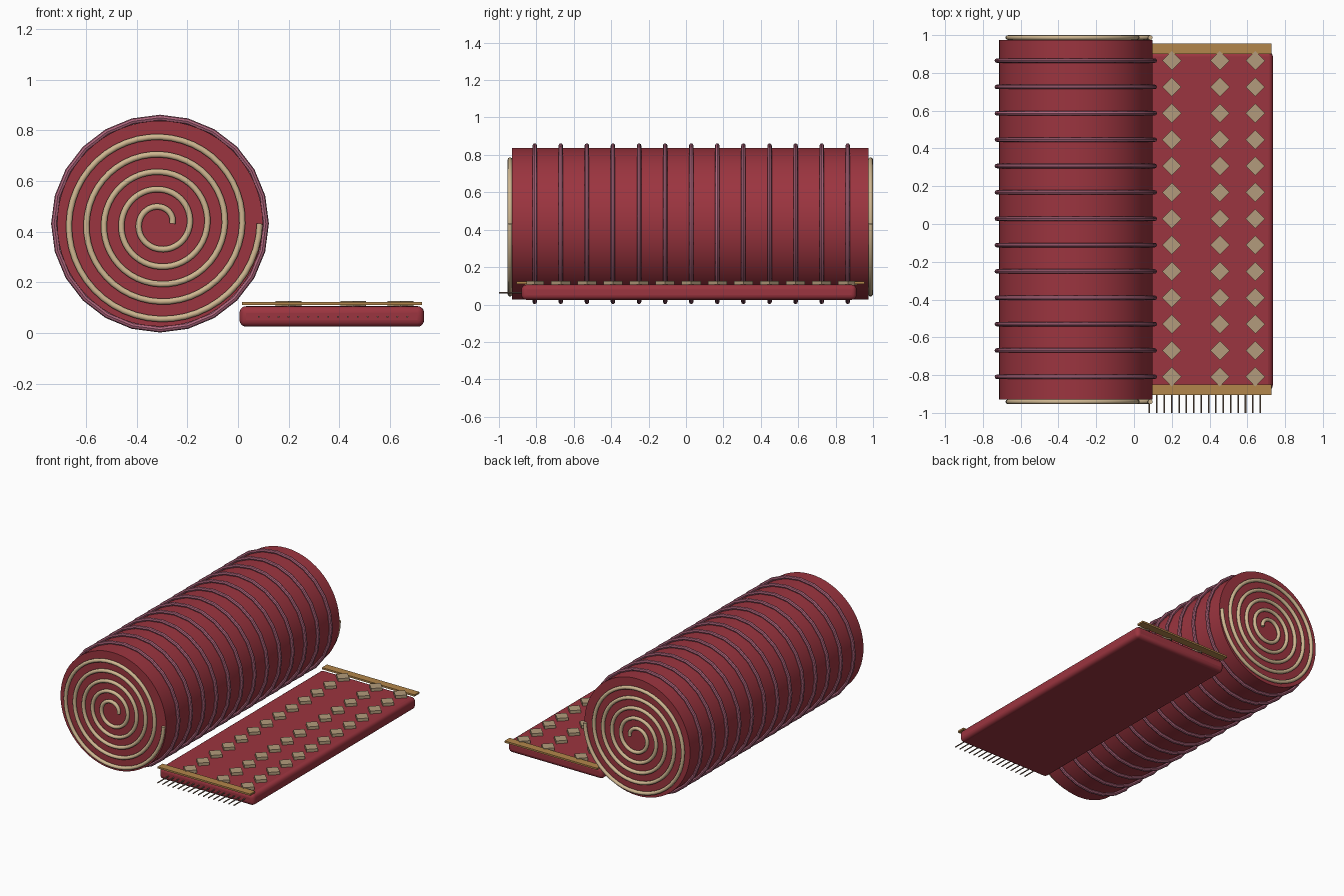
import bpy, math
from math import pi, sin, cos

if "Cube" in bpy.data.objects:
    bpy.data.objects.remove(bpy.data.objects["Cube"])

CX, CZ = -0.308, 0.432            # roll axis
ROWS = [-0.809 + 0.1395 * i for i in range(13)]


def material(name, rgb):
    m = bpy.data.materials.new(name)
    m.diffuse_color = (*rgb, 1)
    m.use_nodes = True
    m.node_tree.nodes["Principled BSDF"].inputs["Base Color"].default_value = m.diffuse_color
    return m


RED = material("red_cloth", (0.33, 0.035, 0.05))
PINK = material("pink_cord", (0.42, 0.13, 0.2))
CREAM = material("cream_cord", (0.62, 0.47, 0.28))
TAN = material("tan_patch", (0.45, 0.33, 0.2))
GOLD = material("gold_band", (0.45, 0.24, 0.07))
BROWN = material("brown_thread", (0.25, 0.17, 0.12))


def finish(name, mat, smooth=True):
    o = bpy.context.object
    o.name = name
    o.data.materials.append(mat)
    if smooth:
        bpy.ops.object.shade_smooth_by_angle(angle=math.radians(40))
    return o


def box(name, lo, hi, mat, bevel=0):
    loc = [(a + b) / 2 for a, b in zip(lo, hi)]
    bpy.ops.mesh.primitive_cube_add(size=1, location=loc)
    o = bpy.context.object
    o.scale = [b - a for a, b in zip(lo, hi)]
    bpy.ops.object.transform_apply(location=False, rotation=False, scale=True)
    if bevel:
        b = o.modifiers.new("bevel", 'BEVEL')
        b.width, b.segments = bevel, 4
    return finish(name, mat, bool(bevel))


# rolled body
bpy.ops.mesh.primitive_cylinder_add(vertices=64, radius=0.406, depth=1.905,
                                    location=(CX, 0.0225, CZ), rotation=(pi / 2, 0, 0))
finish("roll", RED)

# cords around the roll
for i, y in enumerate(ROWS):
    bpy.ops.mesh.primitive_torus_add(major_segments=24, minor_segments=8, major_radius=0.418,
                                     minor_radius=0.012, location=(CX, y, CZ),
                                     rotation=(pi / 2, 0, 0))
    finish(f"roll_cord_{i + 1}", PINK)


# spiral cords on both ends
def spiral(name, y):
    cu = bpy.data.curves.new(name, 'CURVE')
    cu.dimensions = '3D'
    cu.bevel_depth, cu.bevel_resolution, cu.use_fill_caps = 0.0125, 3, True
    n = 240
    s = cu.splines.new('POLY')
    s.points.add(n)
    for i, p in enumerate(s.points):
        a = 10 * pi * i / n
        r = 0.394 - 0.0345 * a / pi
        p.co = (CX + r * cos(a), y, CZ - r * sin(a), 1)
    cu.materials.append(CREAM)
    bpy.context.collection.objects.link(bpy.data.objects.new(name, cu))


spiral("front_spiral", -0.941)
spiral("back_spiral", 0.987)

# flat mat with end bands
box("mat", (0.006, -0.88, 0.025), (0.735, 0.912, 0.106), RED, 0.026)
box("front_band", (0.015, -0.905, 0.11), (0.727, -0.85, 0.122), GOLD)
box("back_band", (0.015, 0.9, 0.11), (0.727, 0.955, 0.122), GOLD)

# diamond patches
for x in (0.2, 0.455, 0.642):
    for y in ROWS:
        bpy.ops.mesh.primitive_cylinder_add(vertices=4, radius=0.051, depth=0.021,
                                            location=(x, y, 0.1155))
        finish("diamond_patch", TAN, False)

# fringe threads
for i in range(16):
    bpy.ops.mesh.primitive_cylinder_add(vertices=8, radius=0.004, depth=0.13,
                                        location=(0.082 + 0.0391 * i, -0.935, 0.064),
                                        rotation=(pi / 2, 0, 0))
    finish("fringe_thread", BROWN)
